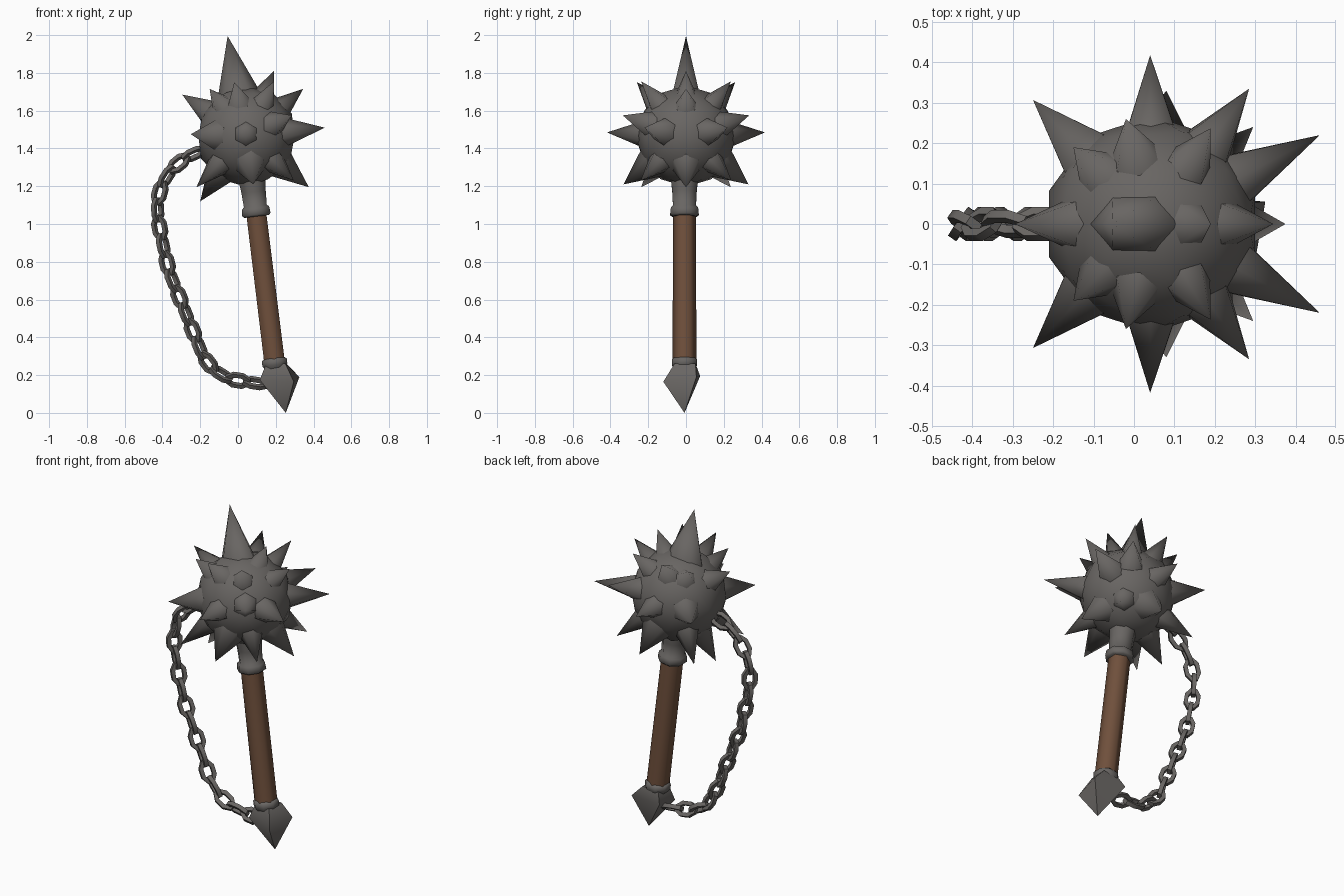
import bpy, bmesh, math
from mathutils import Vector, Matrix

if "Cube" in bpy.data.objects:
    bpy.data.objects.remove(bpy.data.objects["Cube"])


def material(name, rgb):
    m = bpy.data.materials.new(name)
    m.diffuse_color = (*rgb, 1)
    m.use_nodes = True
    m.node_tree.nodes["Principled BSDF"].inputs["Base Color"].default_value = m.diffuse_color
    return m


STEEL = material("dark steel", (0.14, 0.131, 0.124))
WOOD = material("brown wood", (0.16, 0.08, 0.045))


def finish(bm, name, mat, angle):
    bmesh.ops.recalc_face_normals(bm, faces=bm.faces)
    me = bpy.data.meshes.new(name)
    bm.to_mesh(me)
    bm.free()
    ob = bpy.data.objects.new(name, me)
    bpy.context.collection.objects.link(ob)
    me.materials.append(mat)
    bpy.context.view_layer.objects.active = ob
    ob.select_set(True)
    bpy.ops.object.shade_smooth_by_angle(angle=math.radians(angle))
    ob.select_set(False)
    return ob


def axis_x(z):
    """x of the tilted weapon axis at height z"""
    return 0.192 - 0.123 * (z - 0.28)


def lathe(name, rings, sides, mat, angle):
    """rings of (height, radius) skinned along the tilted axis"""
    bm = bmesh.new()
    tilt = Matrix.Rotation(-0.122, 3, 'Y')
    loops = []
    for z, r in rings:
        c = Vector((axis_x(z), -0.008, z))
        loops.append([bm.verts.new(c + tilt @ Vector((r * math.cos(a), r * math.sin(a), 0)))
                      for a in [2 * math.pi * (i + 0.5) / sides for i in range(sides)]])
    for a, b in zip(loops, loops[1:]):
        for i in range(sides):
            j = (i + 1) % sides
            bm.faces.new((a[i], a[j], b[j], b[i]))
    bm.faces.new(loops[0])
    bm.faces.new(loops[-1])
    return finish(bm, name, mat, angle)


# Ball head
CENTRE = Vector((0.045, 0, 1.465))
bm = bmesh.new()
bmesh.ops.create_icosphere(bm, subdivisions=2, radius=0.268, matrix=Matrix.Translation(CENTRE))
finish(bm, "ball_head", STEEL, 60)

# Spikes: tip position and base radius; those off the middle plane are mirrored
TIPS = [
    (-0.055, 0, 1.995, 0.125), (0.19, 0, 1.81, 0.08), (0.345, 0, 1.715, 0.08),
    (0.375, 0, 1.195, 0.10), (-0.20, 0, 1.12, 0.095), (-0.295, 0, 1.685, 0.085),
    (0.46, 0.22, 1.51, 0.09), (0.04, 0.418, 1.485, 0.085), (-0.25, 0.307, 1.475, 0.10),
    (0.285, 0.335, 1.575, 0.09), (0.08, 0.33, 1.21, 0.11), (0.295, 0.24, 1.23, 0.085),
    (-0.22, 0.237, 1.195, 0.085), (-0.02, 0.26, 1.75, 0.085), (0.19, 0.237, 1.755, 0.08),
    (-0.15, 0.19, 1.715, 0.085),
]
bm = bmesh.new()
for x, y, z, r in TIPS:
    for s in ((1, -1) if y else (1,)):
        tip = Vector((x, y * s, z))
        d = tip - CENTRE
        length = d.length - 0.19
        d.normalize()
        m = Matrix.Translation(CENTRE + d * (0.19 + length / 2)) @ d.to_track_quat('Z', 'Y').to_matrix().to_4x4()
        cone = bmesh.ops.create_cone(bm, cap_ends=True, segments=6, radius1=r, radius2=0,
                                     depth=length, matrix=m)
        if z > 1.9:  # the tall top spike is a flattened blade
            for v in cone["verts"]:
                v.co.y *= 0.72
finish(bm, "spikes", STEEL, 75)

# Neck, handle and lower ring
lathe("neck_collar", [(1.04, 0.07), (1.05, 0.082), (1.085, 0.078), (1.095, 0.066),
                      (1.17, 0.07), (1.26, 0.08)], 8, STEEL, 60)
lathe("handle", [(0.25, 0.063), (1.06, 0.061)], 6, WOOD, 65)
lathe("lower_ring", [(0.235, 0.06), (0.255, 0.072), (0.28, 0.072), (0.29, 0.06)], 8, STEEL, 60)

# Pointed pommel: a four-cornered block narrowing to a point
bm = bmesh.new()
top = [bm.verts.new(p) for p in ((0.255, 0.05, 0.262), (0.15, 0.05, 0.25), (0.145, -0.05, 0.25), (0.25, -0.06, 0.262))]
mid = [bm.verts.new(p) for p in ((0.325, 0.055, 0.19), (0.125, 0.075, 0.195), (0.115, -0.06, 0.175), (0.295, -0.12, 0.165))]
tip = bm.verts.new((0.253, -0.008, 0.0))
bm.faces.new(top)
for i in range(4):
    j = (i + 1) % 4
    bm.faces.new((top[i], top[j], mid[j], mid[i]))
    bm.faces.new((mid[i], mid[j], tip))
finish(bm, "pommel", STEEL, 60)

# Chain: oblong links spaced evenly along a hanging path
PATH = [Vector((x, 0, z)) for x, z in (
    (-0.19, 1.39), (-0.29, 1.345), (-0.375, 1.27), (-0.425, 1.16), (-0.43, 1.06), (-0.405, 0.93),
    (-0.37, 0.76), (-0.305, 0.60), (-0.225, 0.40), (-0.165, 0.25), (-0.05, 0.18), (0.14, 0.15))]


def along(t):
    for a, b in zip(PATH, PATH[1:]):
        seg = (b - a).length
        if t <= seg:
            return a.lerp(b, t / seg)
        t -= seg
    return PATH[-1]


total = sum((b - a).length for a, b in zip(PATH, PATH[1:]))
LINKS = 17
pitch = total / LINKS
bm = bmesh.new()
for n in range(LINKS):
    p, q = along(n * pitch), along((n + 1) * pitch)
    d = (q - p).normalized()
    side = Vector((0, 1, 0))
    up = d.cross(side)
    a = math.radians(35 + 90 * (n % 2))
    w = side * math.cos(a) + up * math.sin(a)
    nrm = d.cross(w)
    half = pitch / 2 + 0.024
    rings = []
    for k in range(8):
        t = 2 * math.pi * (k + 0.5) / 8
        c, s = math.cos(t), math.sin(t)
        base = (p + q) / 2 + d * (half - 0.011) * c + w * 0.035 * s
        out = (d * c + w * s).normalized()
        rings.append([bm.verts.new(base + 0.0165 * (out * math.cos(f) + nrm * math.sin(f)))
                      for f in (math.pi / 4, 3 * math.pi / 4, 5 * math.pi / 4, 7 * math.pi / 4)])
    for k in range(8):
        r1, r2 = rings[k], rings[(k + 1) % 8]
        for i in range(4):
            j = (i + 1) % 4
            bm.faces.new((r1[i], r1[j], r2[j], r2[i]))
finish(bm, "chain", STEEL, 50)
